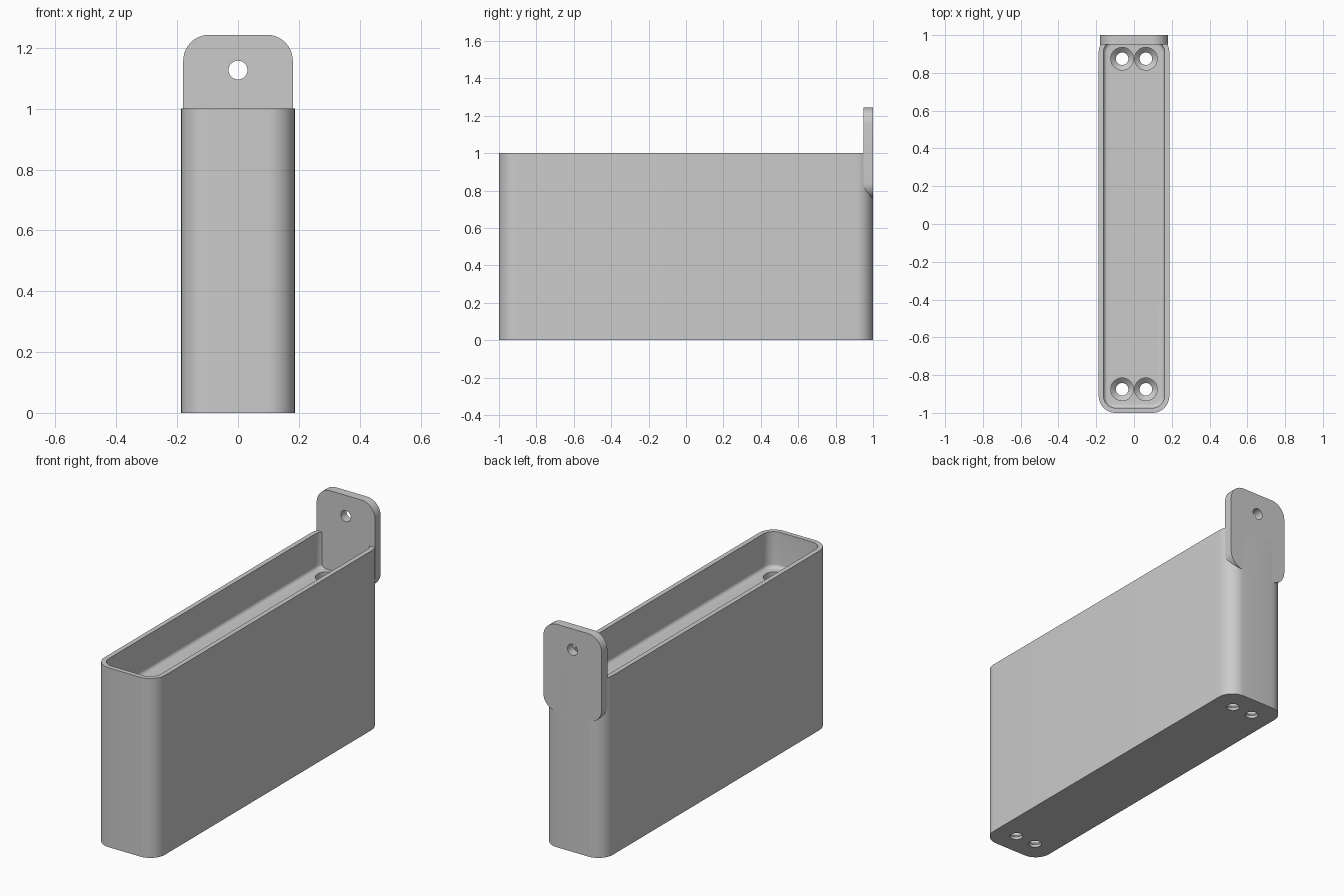
import bpy, bmesh, math
from mathutils import Matrix

if "Cube" in bpy.data.objects:
    bpy.data.objects.remove(bpy.data.objects["Cube"], do_unlink=True)

grey = bpy.data.materials.new("plain_grey")
grey.use_nodes = True
grey.diffuse_color = (0.6, 0.6, 0.6, 1)
grey.node_tree.nodes["Principled BSDF"].inputs["Base Color"].default_value = (0.6, 0.6, 0.6, 1)


def rounded_rect(hx, hy, r, steps=10):
    """Outline of a rounded rectangle, counter-clockwise."""
    pts = []
    for i, (sx, sy) in enumerate([(1, 1), (-1, 1), (-1, -1), (1, -1)]):
        for k in range(steps + 1):
            a = math.pi / 2 * (i + k / steps)
            pts.append((sx * (hx - r) + r * math.cos(a), sy * (hy - r) + r * math.sin(a)))
    return pts


def circle(r, n=40):
    return [(r * math.cos(2 * math.pi * i / n), r * math.sin(2 * math.pi * i / n)) for i in range(n)]


def loft(name, rings, matrix=Matrix()):
    """Skin a stack of (outline, height) rings and cap both ends."""
    bm = bmesh.new()
    loops = [[bm.verts.new((x, y, z)) for x, y in pts] for pts, z in rings]
    n = len(loops[0])
    for a, b in zip(loops, loops[1:]):
        for i in range(n):
            j = (i + 1) % n
            bm.faces.new((a[i], a[j], b[j], b[i]))
    bm.faces.new(loops[0][::-1])
    bm.faces.new(loops[-1])
    bm.transform(matrix)
    bmesh.ops.recalc_face_normals(bm, faces=bm.faces)
    mesh = bpy.data.meshes.new(name)
    bm.to_mesh(mesh)
    bm.free()
    mesh.materials.append(grey)
    ob = bpy.data.objects.new(name, mesh)
    bpy.context.collection.objects.link(ob)
    return ob


def activate(ob):
    bpy.ops.object.select_all(action='DESELECT')
    ob.select_set(True)
    bpy.context.view_layer.objects.active = ob


def cut(ob, cutter):
    """Subtract the cutter from the part, then discard it."""
    mod = ob.modifiers.new("cut", 'BOOLEAN')
    mod.operation, mod.solver, mod.object = 'DIFFERENCE', 'EXACT', cutter
    activate(ob)
    bpy.ops.object.modifier_apply(modifier=mod.name)
    bpy.data.objects.remove(cutter, do_unlink=True)


# Tray body: outer wall, rim, inner wall, filleted floor
HX, HY, R, WALL = 0.187, 1.0, 0.09, 0.026
FLOOR, FILLET = 0.8, 0.02


def inset(d):
    return rounded_rect(HX - d, HY - d, R - d)


rings = [(inset(0), 0), (inset(0), 1), (inset(WALL), 1)]
for k in range(7):
    a = math.pi / 2 * k / 6
    rings.append((inset(WALL + FILLET * (1 - math.cos(a))), FLOOR + FILLET * (1 - math.sin(a))))
body = loft("tray_body", rings)

# Four deep screw bores with conical seats near the underside
for sx in (-1, 1):
    for sy in (-1, 1):
        profile = [(0.033, -0.1), (0.033, 0.015), (0.06, 0.04), (0.06, 0.9)]
        cutter = loft("bore_cutter", [(circle(r), z) for r, z in profile],
                      Matrix.Translation((sx * 0.063, sy * 0.875, 0)))
        cut(body, cutter)

# Upright hanging tab at the back, with a screw hole
BOTTOM, TOP = 0.755, 1.243
upright = Matrix.Rotation(math.pi / 2, 4, 'X')
outline = rounded_rect(0.18, (TOP - BOTTOM) / 2, 0.085)
tab = loft("hanging_tab", [(outline, 0), (outline, 0.05)],
           Matrix.Translation((0, 1, (TOP + BOTTOM) / 2)) @ upright)
cut(tab, loft("tab_hole_cutter", [(circle(0.031), -0.1), (circle(0.031), 0.2)],
              Matrix.Translation((0, 1, 1.127)) @ upright))

for ob in (body, tab):
    activate(ob)
    bpy.ops.object.shade_smooth_by_angle(angle=math.radians(30))
